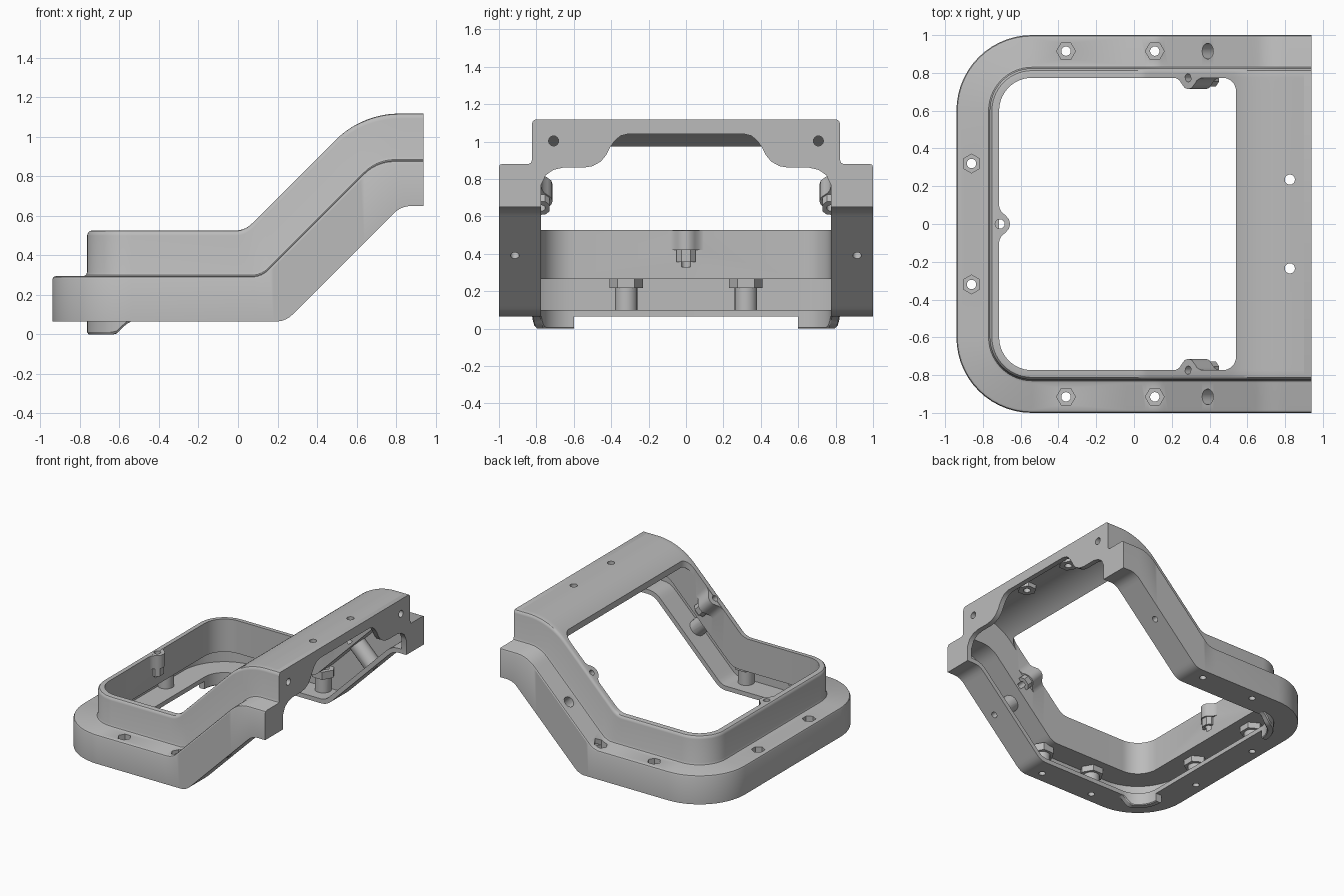
import bpy, bmesh, math
from mathutils import Vector

if "Cube" in bpy.data.objects:
    bpy.data.objects.remove(bpy.data.objects["Cube"], do_unlink=True)

grey = bpy.data.materials.new("plain grey")
grey.use_nodes = True
grey.diffuse_color = (0.5, 0.5, 0.5, 1)
grey.node_tree.nodes["Principled BSDF"].inputs["Base Color"].default_value = (0.5, 0.5, 0.5, 1)

X, Y, Z = Vector((1, 0, 0)), Vector((0, 1, 0)), Vector((0, 0, 1))
UP45 = (X + Z).normalized()       # along the ramp
DOWN45 = (X - Z).normalized()     # into the ramp


def profile(z0, k, z1, t0, t1):
    """Height along x: flat z0, ramp z = x + k, flat z1, with rounded bends."""
    tan = math.tan(math.pi / 8)
    r0, r1, c0, c1 = t0 / tan, t1 / tan, z0 - k, z1 - k

    def f(x):
        if x <= c0 - t0:
            return z0
        if x < c0 + t0 * 0.7071:
            return z0 + r0 - math.sqrt(r0 * r0 - (x - c0 + t0) ** 2)
        if x <= c1 - t1 * 0.7071:
            return x + k
        if x < c1 + t1:
            return z1 - r1 + math.sqrt(r1 * r1 - (x - c1 - t1) ** 2)
        return z1
    return f


base = profile(0.065, -0.176, 0.65, 0.05, 0.05)
floor_top = profile(0.10, -0.126, 0.685, 0.04, 0.06)
step = profile(0.295, 0.177, 0.88, 0.05, 0.09)
step_under = profile(0.265, 0.135, 0.85, 0.05, 0.08)
top = profile(0.526, 0.49, 1.118, 0.05, 0.19)
top_under = profile(0.486, 0.435, 1.078, 0.05, 0.17)

# Wall cross-section: (inset from outer edge, height curve, height offset)
OUTER = [(0, base, 0), (0, step, -0.016), (0.005, step, -0.005), (0.016, step, 0),
         (0.158, step, 0), (0.170, step, 0.005), (0.176, step, 0.02),
         (0.176, top, -0.026), (0.180, top, -0.012), (0.188, top, -0.003), (0.2, top, 0)]
SECTION = OUTER + [(0.226, top, 0), (0.226, step_under, 0), (0.04, step_under, 0),
                   (0.04, floor_top, 0), (0.226, floor_top, 0), (0.226, base, 0)]


def loft(bm, loops):
    rows = [[bm.verts.new(p) for p in loop] for loop in loops]
    n = len(rows[0])
    for a, b in zip(rows, rows[1:]):
        for i in range(n):
            j = (i + 1) % n
            bm.faces.new((a[i], a[j], b[j], b[i]))
    bm.faces.new(rows[0][::-1])
    bm.faces.new(rows[-1])


def prism(bm, pts, origin, u, v, w):
    o = Vector(origin)
    ring = [o + u * a + v * b for a, b in pts]
    loft(bm, [ring, [p + w for p in ring]])


def ngon(r, n, turn=0.0):
    return [(r * math.cos(math.tau * i / n + turn), r * math.sin(math.tau * i / n + turn))
            for i in range(n)]


def make(name, bm):
    bmesh.ops.recalc_face_normals(bm, faces=bm.faces)
    me = bpy.data.meshes.new(name)
    bm.to_mesh(me)
    bm.free()
    me.materials.append(grey)
    ob = bpy.data.objects.new(name, me)
    bpy.context.scene.collection.objects.link(ob)
    return ob


def boolean(ob, bm, op):
    tool = make("helper", bm)
    tool.hide_render = True
    mod = ob.modifiers.new("cut", 'BOOLEAN')
    mod.operation, mod.solver, mod.object = op, 'EXACT', tool
    bpy.context.view_layer.update()
    dg = bpy.context.evaluated_depsgraph_get()
    me = bpy.data.meshes.new_from_object(ob.evaluated_get(dg))
    ob.modifiers.clear()
    ob.data = me
    bpy.data.objects.remove(tool, do_unlink=True)


def corner(sy, a0, a1, n=14):
    """Stations (point, outward normal) round a front corner, radius 0.4."""
    out = []
    for i in range(n + 1):
        a = math.radians(a0 + (a1 - a0) * i / n)
        nrm = Vector((math.cos(a), math.sin(a), 0))
        out.append((Vector((-0.54, sy * 0.6, 0)) + nrm * 0.4, nrm))
    return out


def sweep(bm, stations, section):
    loops = []
    for p, nrm in stations:
        loop = []
        for d, f, dz in section:
            q = p - nrm * d
            loop.append(Vector((q.x, q.y, f(q.x) + dz)))
        loops.append(loop)
    loft(bm, loops)


# U-shaped channel frame
xs = [0.9 - 0.02 * i for i in range(48)]
side = [(Vector((x, -1, 0)), -Y) for x in xs]
path = side + corner(-1, 270, 180) + corner(1, 180, 90) \
    + [(Vector((x, 1, 0)), Y) for x in reversed(xs)]
bm = bmesh.new()
sweep(bm, path, SECTION)
frame = make("channel_frame", bm)

# Bosses: nut pockets on the flats, angled tubes on the ramps, tabs on the inner lip
nuts = [(x, s * 0.915, 0) for x in (-0.36, 0.11) for s in (-1, 1)]
nuts += [(-0.86, s * 0.32, math.pi / 2) for s in (-1, 1)]
half = [(0, 0.06), (0.026, 0.054), (0.047, 0.034), (0.065, 0.014), (0.085, 0.004), (0.105, 0)]
tab = [(-a, b) for a, b in half[:0:-1]] + half + [(0.105, -0.025), (-0.105, -0.025)]
nub = [(-0.05, -0.02), (-0.05, 0.02), (-0.025, 0.045), (0.025, 0.045), (0.05, 0.02), (0.05, -0.02)]

first, second, holes, pockets = (bmesh.new() for _ in range(4))
for x, y, turn in nuts:
    prism(first, ngon(0.09, 6, turn), (x, y, 0.218), X, Y, Z * 0.06)
    prism(second, ngon(0.06, 20), (x, y, 0.085), X, Y, Z * 0.14)
    prism(holes, ngon(0.025, 16), (x, y, 0), X, Y, Z * 0.4)
    prism(pockets, ngon(0.05, 6, turn), (x, y, 0.24), X, Y, Z * 0.1)
# front lip tab
prism(first, tab, (-0.716, 0, 0.42), Y, X, Z * 0.105)
prism(second, nub, (-0.716, 0, 0.355), Y, X, Z * 0.07)
prism(holes, ngon(0.025, 16), (-0.71, 0, 0.33), Y, X, Z * 0.3)
for s in (-1, 1):
    # angled bolt tube
    start = Vector((0.39, s * 0.915, 0.567))
    prism(first, ngon(0.065, 20), start + DOWN45 * 0.015, UP45, Y, DOWN45 * 0.22)
    prism(holes, ngon(0.023, 16), start - DOWN45 * 0.1, UP45, Y, DOWN45 * 0.5)
    prism(pockets, ngon(0.042, 16), start - DOWN45 * 0.1, UP45, Y, DOWN45 * 0.19)
    # ramp lip tab
    start = Vector((0.285, s * 0.774, 0.775))
    prism(first, tab, start + DOWN45 * 0.003, UP45, -s * Y, DOWN45 * 0.13)
    prism(second, nub, start + DOWN45 * 0.125, UP45, -s * Y, DOWN45 * 0.06)
    prism(holes, ngon(0.022, 16), start - DOWN45 * 0.05, UP45, Y, DOWN45 * 0.28)
boolean(frame, first, 'UNION')
boolean(frame, second, 'UNION')
boolean(frame, holes, 'DIFFERENCE')
boolean(frame, pockets, 'DIFFERENCE')

# Roof bridge with rounded opening corners
bm = bmesh.new()
R, E = 0.07, 0.774
ys = [-E + R * (1 - math.cos(math.pi / 16 * i)) for i in range(9)]
ys += [-y for y in reversed(ys)]
loops = []
for y in ys:
    e = max(0.0, R - (E - abs(y)))
    x0 = 0.54 - (R - math.sqrt(max(0.0, R * R - e * e)))
    row = [x0 + (0.9 - x0) * i / 18 for i in range(19)]
    loops.append([Vector((x, y, top(x))) for x in row]
                 + [Vector((x, y, top_under(x))) for x in reversed(row)])
loft(bm, loops)
roof = make("roof_bridge", bm)
add, cut = bmesh.new(), bmesh.new()
for s in (-1, 1):
    prism(add, ngon(0.07, 6), (0.825, s * 0.235, 1.045), X, Y, Z * 0.05)
    prism(cut, ngon(0.027, 16), (0.825, s * 0.235, 0.9), X, Y, Z * 0.4)
boolean(roof, add, 'UNION')
boolean(roof, cut, 'DIFFERENCE')

# Rear end plate with arched cutout
outer = [(1 - d, f(0.94) + dz) for d, f, dz in OUTER]
arch = [(0.31, 1.04), (0.35, 1.03), (0.38, 1.005), (0.405, 0.97), (0.425, 0.93), (0.455, 0.893),
        (0.5, 0.868), (0.55, 0.86), (0.66, 0.86), (0.71, 0.848), (0.75, 0.82), (0.774, 0.77), (0.774, 0.65)]
right = arch + outer
bm = bmesh.new()
prism(bm, right + [(-y, z) for y, z in reversed(right)], (0.9, 0, 0), Y, Z, X * 0.04)
plate = make("end_plate", bm)
cut = bmesh.new()
for s in (-1, 1):
    prism(cut, ngon(0.027, 16), (0.8, s * 0.708, 1.003), Y, Z, X * 0.3)
boolean(plate, cut, 'DIFFERENCE')

# Curved locating feet under the front corners
def foot_z(x):
    return 0.066 * min(1, max(0, (x + 0.62) / 0.07))


def foot_top(x):
    return 0.07


foot = [(0.176, foot_top, 0), (0.176, foot_z, 0.012), (0.184, foot_z, 0),
        (0.22, foot_z, 0), (0.226, foot_z, 0.006), (0.226, foot_top, 0)]
for name, sy, a0, a1 in (("front_foot", -1, 270, 180), ("back_foot", 1, 180, 90)):
    bm = bmesh.new()
    sweep(bm, corner(sy, a0, a1), foot)
    make(name, bm)

# Smooth shading with sharp edges kept
for ob in bpy.context.scene.objects:
    ob.select_set(ob.type == 'MESH')
bpy.context.view_layer.objects.active = frame
bpy.ops.object.shade_smooth_by_angle(angle=math.radians(32))
